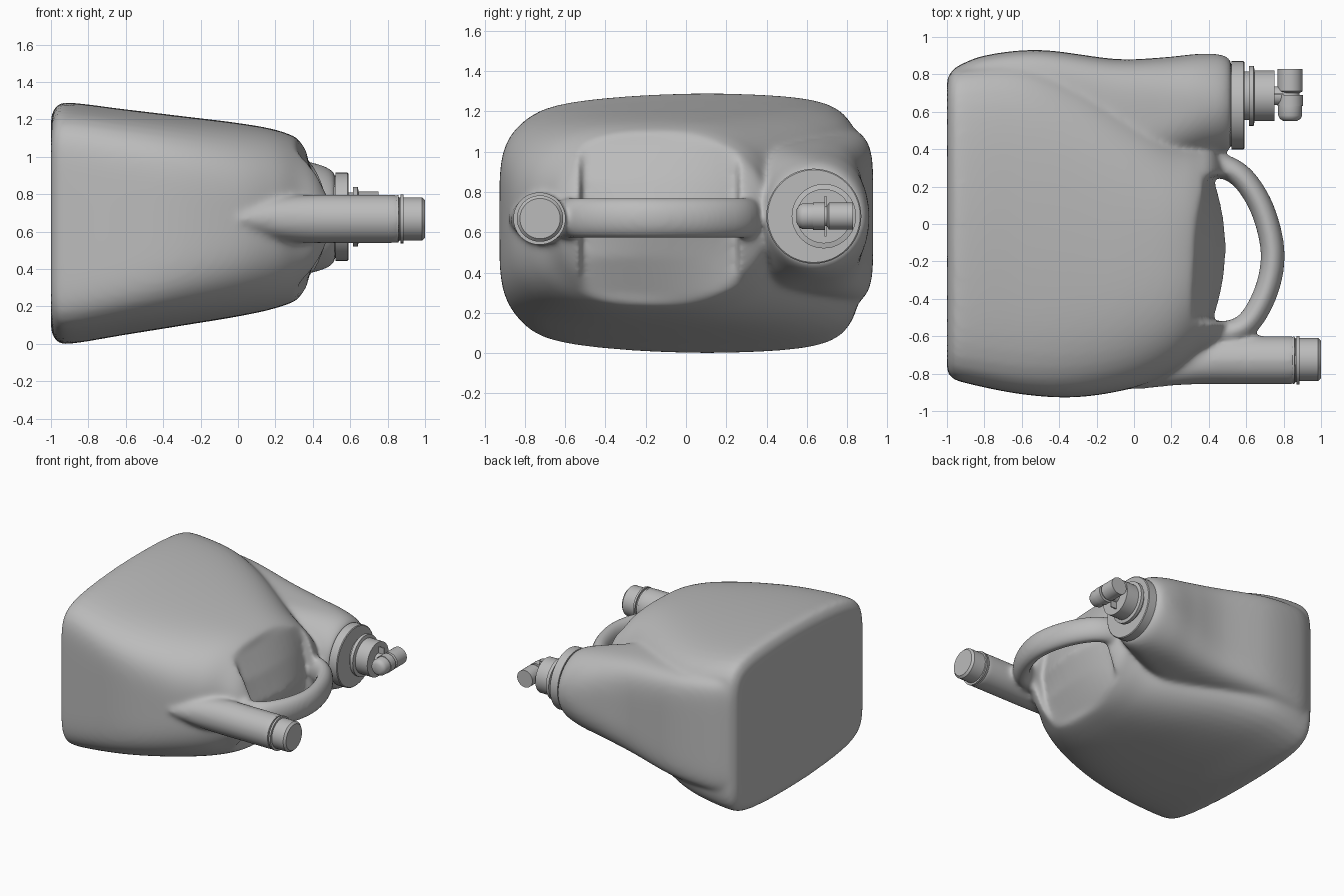
import bpy, bmesh, math
from mathutils import Vector

if "Cube" in bpy.data.objects:
    bpy.data.objects.remove(bpy.data.objects["Cube"])

grey = bpy.data.materials.new("plain grey plastic")
grey.use_nodes = True
grey.diffuse_color = (0.5, 0.5, 0.5, 1)
grey.node_tree.nodes["Principled BSDF"].inputs["Base Color"].default_value = (0.5, 0.5, 0.5, 1)


def loft(name, rings):
    """Closed skin through equal-length rings of points."""
    bm = bmesh.new()
    loops = [[bm.verts.new(p) for p in r] for r in rings]
    for a, b in zip(loops, loops[1:]):
        for i in range(len(a)):
            j = (i + 1) % len(a)
            bm.faces.new((a[i], a[j], b[j], b[i]))
    bm.faces.new(loops[0][::-1])
    bm.faces.new(loops[-1])
    bmesh.ops.recalc_face_normals(bm, faces=bm.faces)
    mesh = bpy.data.meshes.new(name)
    bm.to_mesh(mesh)
    bm.free()
    mesh.materials.append(grey)
    ob = bpy.data.objects.new(name, mesh)
    bpy.context.collection.objects.link(ob)
    return ob


def section(x, y0, y1, zc, h, n, crown=0, count=96):
    """Superellipse ring across the x axis, with top and bottom bowed by crown."""
    pts = []
    for i in range(count):
        a = math.tau * i / count
        c, s = math.cos(a), math.sin(a)
        r = (abs(c) ** n + abs(s) ** n) ** (-1 / n)
        bow = 1 - crown * (r * c - .13) ** 2
        pts.append((x, (y0 + y1) / 2 + (y1 - y0) / 2 * r * c, zc + h * bow * r * s))
    return pts


def smooth_path(keys, steps=6):
    """Catmull-Rom interpolation of key tuples."""
    out = []
    for i in range(len(keys) - 1):
        p = [Vector(keys[max(0, min(len(keys) - 1, i + k))]) for k in (-1, 0, 1, 2)]
        for s in range(steps):
            t = s / steps
            out.append((p[1] * 2 + (p[2] - p[0]) * t + (p[0] * 2 - p[1] * 5 + p[2] * 4 - p[3]) * t * t
                        + (p[1] * 3 - p[0] - p[2] * 3 + p[3]) * t ** 3) / 2)
    return out + [Vector(keys[-1])]


def turned(name, origin, axis, profile, count=48):
    """Round part from (distance, radius) pairs along an axis."""
    axis = Vector(axis)
    u = axis.orthogonal().normalized()
    v = axis.cross(u)
    rings = [[Vector(origin) + axis * d + (u * math.cos(math.tau * i / count)
              + v * math.sin(math.tau * i / count)) * r for i in range(count)] for d, r in profile]
    finish(loft(name, rings), 35)


def finish(ob, angle):
    bpy.ops.object.select_all(action='DESELECT')
    bpy.context.view_layer.objects.active = ob
    ob.select_set(True)
    bpy.ops.object.shade_smooth_by_angle(angle=math.radians(angle))


def merge(ob, other, operation):
    mod = ob.modifiers.new("merge", 'BOOLEAN')
    mod.operation, mod.solver, mod.object = operation, 'EXACT', other
    bpy.context.view_layer.objects.active = ob
    bpy.ops.object.modifier_apply(modifier=mod.name)
    bpy.data.objects.remove(other)


# Main tank: x, right edge, left edge, half height, squareness
tank_keys = [(-1, -.78, .77, .56, 9), (-.985, -.81, .80, .605, 9), (-.92, -.845, .84, .645, 8),
             (-.6, -.91, .865, .602, 6.5), (-.3, -.925, .77, .56, 5), (0, -.875, .60, .517, 3.8),
             (.2, -.79, .47, .477, 3.3), (.33, -.70, .42, .425, 3), (.42, -.65, .40, .34, 2.8),
             (.49, -.60, .30, .19, 2.4)]
jug = loft("jug_body", [section(x, a, b, .643 + .025 * min(1, (x + 1) / 1.2), h, n, .1)
                        for x, a, b, h, n in smooth_path(tank_keys)])

# Sloped grip pockets above and below the handle, bowed outward in the middle
for side in (1, -1):
    rings = []
    for i in range(13):
        t = i / 6 - 1
        foot = .495 - .075 * t * t
        outline = [(.31, .46), (.34 + .03 * t, .38), ((foot + .36) / 2, .19), (foot, -.005),
                   (.9, -.005), (.9, .8), (.31, .8)]
        rings.append([(x, -.13 + .39 * t, .667 + side * z) for x, z in outline])
    merge(jug, loft("grip_cutter", rings), 'DIFFERENCE')

# Shoulder leading to the large neck
shoulder_keys = [(-.96, .2, .835, .47, 7), (-.8, .2, .90, .455, 7), (-.5, .2, .93, .425, 6),
                 (-.1, .22, .882, .38, 4.2), (.15, .3, .89, .34, 3), (.35, .36, .91, .305, 2.3),
                 (.47, .385, .905, .272, 2), (.52, .405, .875, .235, 2)]
merge(jug, loft("shoulder", [section(x, a, b, .675, h, n)
                             for x, a, b, h, n in smooth_path(shoulder_keys)]), 'UNION')

# Small filler spout, growing out of the side as a long point
spout_keys = [(-.15, -.86, -.76, .02), (.02, -.884, -.73, .05), (.18, -.867, -.67, .102),
              (.36, -.857, -.61, .128), (.6, -.857, -.6, .13), (.87, -.857, -.6, .13)]
merge(jug, loft("spout", [section(x, a, b, .668, h, 2)
                          for x, a, b, h in smooth_path(spout_keys)]), 'UNION')

# Curved handle with an oval section
path = smooth_path([(.38, .32, 0), (.5, .30, 0), (.6, .225, 0), (.69, .07, 0), (.74, -.13, 0),
                    (.725, -.3, 0), (.66, -.46, 0), (.57, -.56, 0), (.40, -.6, 0)])
rings = []
for i, c in enumerate(path):
    t = path[min(i + 1, len(path) - 1)] - path[max(i - 1, 0)]
    n = Vector((-t.y, t.x, 0)).normalized()
    rings.append([c + n * .065 * math.cos(math.tau * k / 32)
                  + Vector((0, 0, .67 + .102 * math.sin(math.tau * k / 32))) for k in range(32)])
merge(jug, loft("handle", rings), 'UNION')

# Blend the moulded parts into one soft skin
remesh = jug.modifiers.new("skin", 'REMESH')
remesh.mode, remesh.voxel_size, remesh.use_smooth_shade = 'VOXEL', .014, True
soften = jug.modifiers.new("soften", 'SMOOTH')
soften.factor, soften.iterations = .5, 24
bpy.context.view_layer.objects.active = jug
for mod in ("skin", "soften"):
    bpy.ops.object.modifier_apply(modifier=mod)
jug.data.materials.clear()
jug.data.materials.append(grey)
finish(jug, 180)

# Spout collar and cap
X, Y = (1, 0, 0), (0, 1, 0)
turned("spout_collar", (.84, -.728, .668), X, [(0, .12), (.012, .127), (.018, .127), (.018, .116), (.03, .116),
                                              (.03, .13), (.045, .13), (.045, .11)])
turned("spout_cap", (.88, -.725, .668), X, [(0, .115), (.105, .115), (.12, .1)])

# Neck collar and tap
turned("neck_collar", (.49, .635, .68), X, [(0, .22), (.03, .22), (.03, .236), (.095, .236), (.1, .23)])
turned("tap_base", (.58, .685, .68), X, [(0, .13), (.035, .13), (.035, .16), (.06, .16), (.065, .135),
                                         (.17, .135), (.17, .1)])
turned("tap_stem", (.74, .685, .68), X, [(0, .05), (.1, .05)])
turned("tap_knob", (.835, .70, .68), Y, [(0, .05), (.01, .067), (.13, .067)])
turned("tap_nozzle", (.835, .55, .68), Y, [(0, .035), (.012, .055), (.03, .064), (.08, .064), (.08, .068),
                                           (.14, .068), (.14, .05), (.16, .05)])

# Thin stop plate across the tap
loft("tap_stop_plate", [[(x, y, z) for x, z in ((.74, .58), (.80, .58), (.80, .78), (.74, .78))]
                        for y in (.689, .698)])
